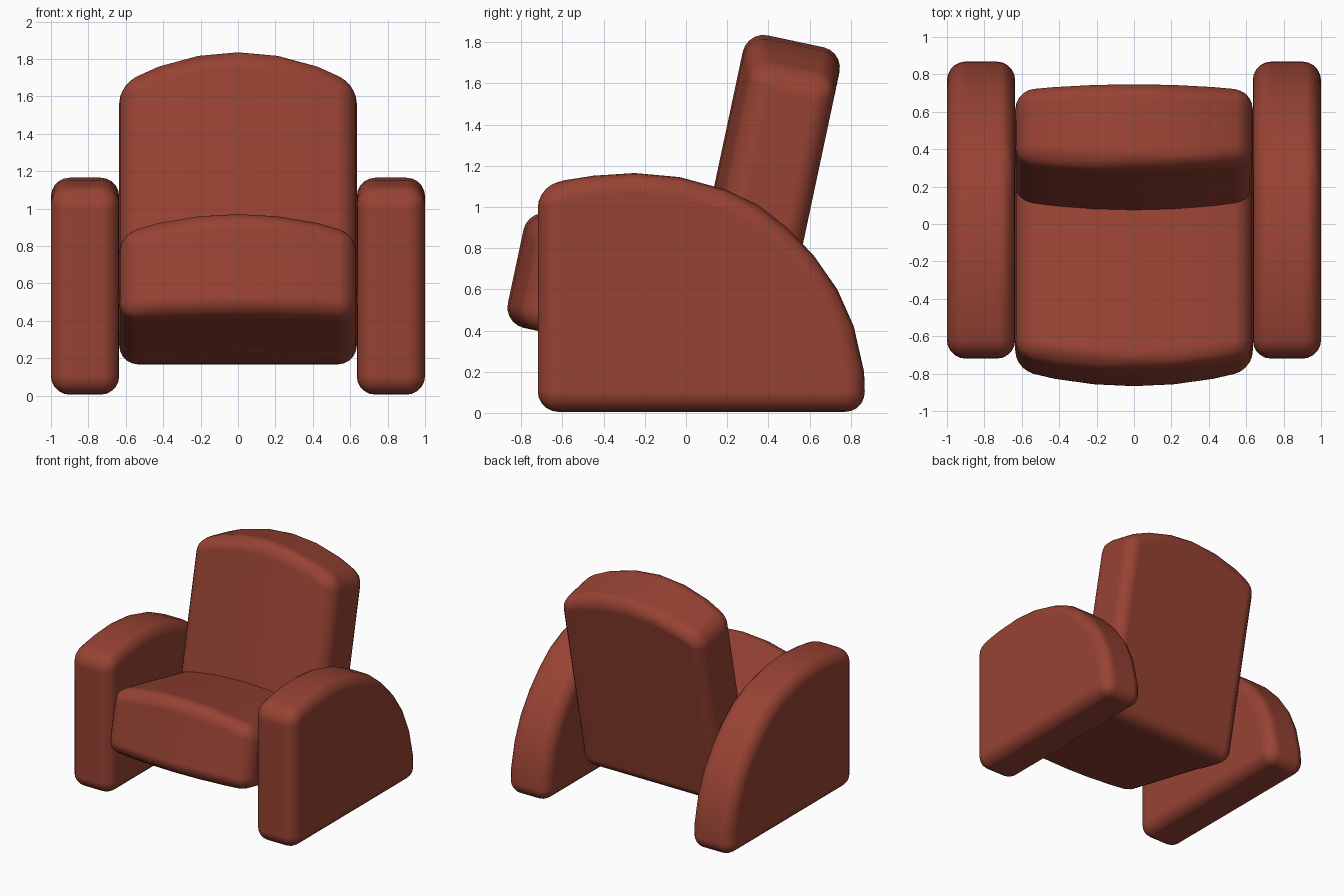
import bpy, bmesh, math
from mathutils import Matrix

if "Cube" in bpy.data.objects:
    bpy.data.objects.remove(bpy.data.objects["Cube"])

mat = bpy.data.materials.new("red_brown_upholstery")
mat.diffuse_color = (0.31, 0.055, 0.033, 1)
mat.use_nodes = True
mat.node_tree.nodes["Principled BSDF"].inputs["Base Color"].default_value = mat.diffuse_color


def finish(name, bm):
    """Turn a bmesh into a smooth object with soft rounded edges."""
    bmesh.ops.recalc_face_normals(bm, faces=bm.faces[:])
    for f in bm.faces:
        f.smooth = True
    me = bpy.data.meshes.new(name)
    bm.to_mesh(me)
    bm.free()
    me.materials.append(mat)
    ob = bpy.data.objects.new(name, me)
    bpy.context.collection.objects.link(ob)
    b = ob.modifiers.new("round_edges", 'BEVEL')
    b.width = 0.1
    b.segments = 5
    b.limit_method = 'ANGLE'
    b.angle_limit = math.radians(35)
    b.use_clamp_overlap = False
    b.harden_normals = True
    return ob


def extrude_x(bm, profile, x0, x1):
    face = bm.faces.new([bm.verts.new((x0, y, z)) for y, z in profile])
    ext = bmesh.ops.extrude_face_region(bm, geom=[face])
    verts = [v for v in ext["geom"] if isinstance(v, bmesh.types.BMVert)]
    bmesh.ops.translate(bm, vec=(x1 - x0, 0, 0), verts=verts)


# Armrests: curved side profile, extruded sideways
arm_profile = [(-0.72, 0.005), (0.872, 0.005), (0.865, 0.2), (0.815, 0.42), (0.735, 0.6),
               (0.62, 0.765), (0.49, 0.9), (0.35, 1.01), (0.19, 1.085), (-0.03, 1.145),
               (-0.25, 1.165), (-0.45, 1.152), (-0.59, 1.13), (-0.72, 1.095)]
for name, s in (("left_armrest", -1), ("right_armrest", 1)):
    bm = bmesh.new()
    extrude_x(bm, arm_profile, s * 0.635, s * 1.0)
    finish(name, bm)


def cushion(name, y0, y1, z0, z1, front_bulge, top_bulge):
    """Box whose front and top bow outwards in the middle, leaned back 12 degrees."""
    bm = bmesh.new()
    hw, n = 0.635, 6
    rings = []
    for i in range(n + 1):
        t = -1 + 2 * i / n
        yf, zt = y0 + front_bulge * t * t, z1 - top_bulge * t * t
        rings.append([bm.verts.new((t * hw, y, z))
                      for y, z in ((yf, z0), (y1, z0), (y1, zt), (yf, zt))])
    for a, b in zip(rings, rings[1:]):
        for k in range(4):
            j = (k + 1) % 4
            bm.faces.new((a[k], a[j], b[j], b[k]))
    bm.faces.new(rings[0])
    bm.faces.new(rings[-1])
    bm.transform(Matrix.Rotation(math.radians(-12), 4, 'X'))
    return finish(name, bm)


# Seat and backrest cushions
cushion("seat_cushion", -0.957, 0.12, 0.24, 0.808, 0.09, 0.09)
cushion("backrest_cushion", -0.095, 0.385, 0.233, 1.876, 0.07, 0.16)
